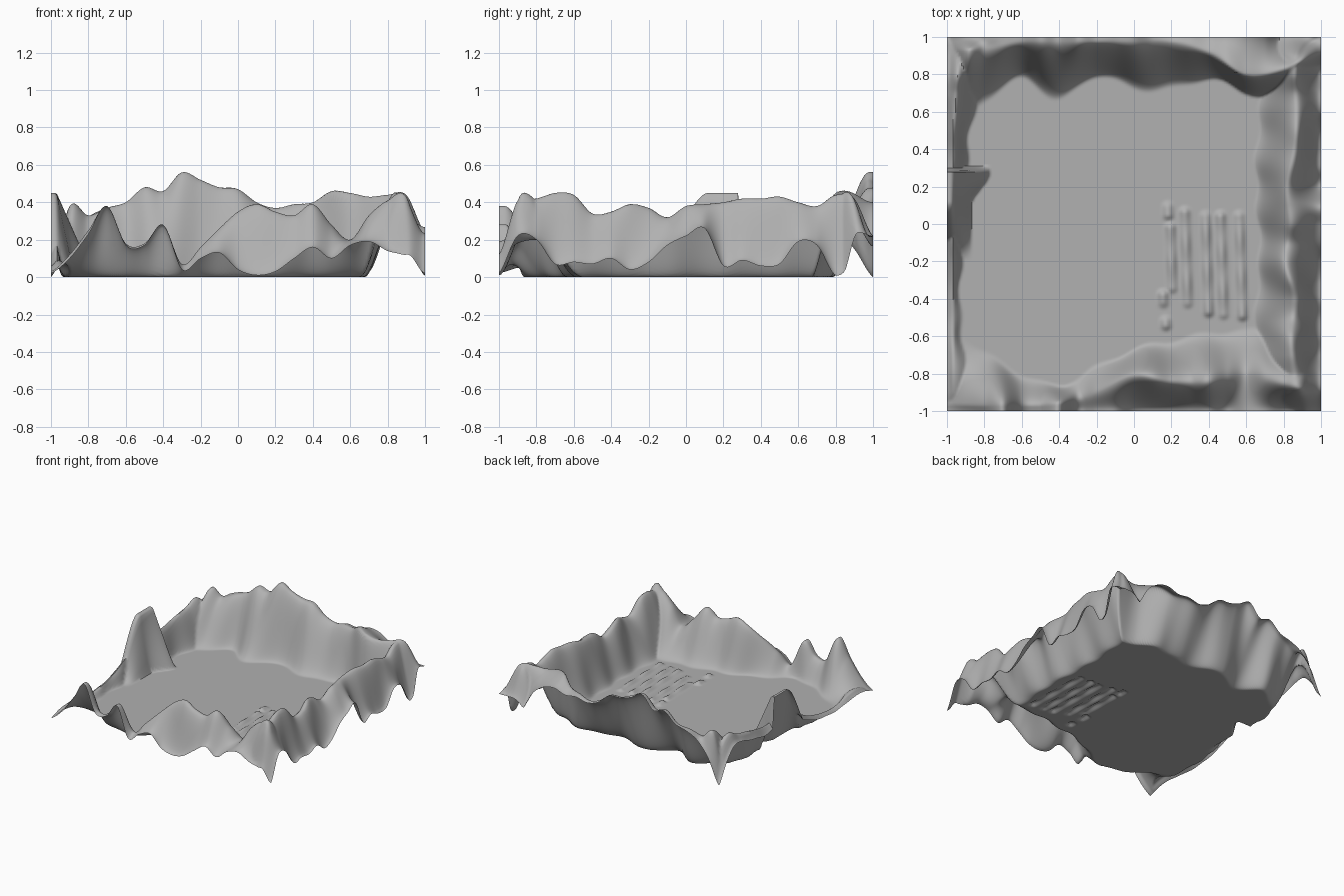
import bpy
import bmesh
import math

STEPS = 180

cube = bpy.data.objects.get("Cube")
if cube:
    bpy.data.objects.remove(cube, do_unlink=True)


def smoothstep(t):
    t = min(max(t, 0.0), 1.0)
    return t * t * (3 - 2 * t)


def sample(values, t):
    """Smooth curve through evenly spaced values (in hundredths), t from -1 to 1."""
    p = (t + 1) / 2 * (len(values) - 1)
    i = min(int(p), len(values) - 2)
    f = p - i
    a, b = values[i], values[i + 1]
    before = values[max(i - 1, 0)]
    after = values[min(i + 2, len(values) - 1)]
    slope_a, slope_b = (b - before) / 2, (after - a) / 2
    f2, f3 = f * f, f * f * f
    v = (a * (2 * f3 - 3 * f2 + 1) + slope_a * (f3 - 2 * f2 + f)
         + b * (3 * f2 - 2 * f3) + slope_b * (f3 - f2))
    return max(v, 0.0) / 100


# Each rim: crest height, outer edge height, foot distance, crest distance
front_rim = dict(
    crest=[3, 12, 25, 38, 18, 18, 28, 7, 16, 26, 35, 39, 35, 33, 39, 28, 20, 33, 41, 43, 10],
    edge=[2, 10, 23, 38, 17, 17, 28, 4, 10, 13, 4, 1, 3, 10, 16, 10, 17, 19, 14, 11, 2],
    foot=[45, 32, 20, 14, 24, 33, 38, 42, 44, 45, 45],
    inset=[4, 3, 3, 4, 10, 19, 16, 16, 19, 15, 10])
back_rim = dict(
    crest=[2, 38, 33, 37, 40, 48, 46, 56, 52, 48, 47, 40, 37, 39, 40, 46, 45, 43, 44, 44, 24],
    edge=[0, 20, 32, 37, 40, 48, 46, 56, 51, 48, 47, 39, 36, 38, 37, 40, 38, 30, 14, 16, 22],
    foot=[55, 35, 23, 34, 21, 28, 28, 23, 30, 34, 18],
    inset=[8, 6, 2, 2, 2, 2, 2, 8, 20, 17, 8])
right_rim = dict(
    crest=[12, 41, 42, 45, 44, 34, 35, 39, 37, 32, 38, 39, 40, 42, 42, 43, 40, 38, 44, 42, 22],
    edge=[2, 22, 20, 7, 8, 7, 10, 4, 8, 17, 22, 26, 6, 9, 6, 7, 19, 17, 1, 9, 22],
    foot=[48, 38, 36, 35, 33, 34, 35, 35, 33, 34, 42],
    inset=[9, 14, 16, 14, 19, 16, 18, 14, 13, 14, 12])
left_rim = dict(
    crest=[2, 7, 9, 8, 6, 5, 6, 8, 11, 16, 20, 25, 25, 24, 24, 26, 28, 30, 34, 25, 2],
    edge=[2, 5, 6, 5, 4, 3, 4, 5, 8, 12, 18, 22, 22, 20, 18, 20, 22, 25, 25, 15, 0],
    foot=[25, 9, 8, 10, 15, 30],
    inset=[4, 3, 3, 3, 4, 7])


def rim_height(rim, distance, along):
    """Slope up from the floor to the crest, then fold down to the outer edge."""
    crest, edge = sample(rim["crest"], along), sample(rim["edge"], along)
    foot, inset = sample(rim["foot"], along), sample(rim["inset"], along)
    foot += 0.012 * math.sin(along * 23)
    if distance >= inset:
        return crest * smoothstep((foot - distance) / (foot - inset))
    return edge + (crest - edge) * smoothstep(distance / inset)


def fin_height(x, y):
    """Steep bulge on the left rim, flaring into a thin spur before a cliff."""
    width = 0.1 + 0.1 * smoothstep((y - 0.1) / 0.18)
    across = min(1.0, max(0.0, 1 - (x + 0.97) / width))
    return 0.45 * across * smoothstep((y + 0.2) / 0.32) * smoothstep((0.31 - y) / 0.03)


# Low ribs on the floor: x, near end, far end
ribs = [(0.16, -0.54, -0.52), (0.15, -0.42, -0.38), (0.19, 0.05, 0.09), (0.2, -0.34, -0.02),
        (0.28, -0.42, 0.06), (0.39, -0.47, 0.04), (0.47, -0.48, 0.04), (0.57, -0.49, 0.04)]


def rib_height(x, y):
    height = 0.0
    for centre, low, high in ribs:
        off_end = max(low - y, y - high, 0.0)
        away = math.hypot(x - centre + 0.03 * (y + 0.2), off_end)
        bumps = 0.8 + 0.2 * math.sin(y * 30 + centre * 40)
        height = max(height, 0.024 * bumps * smoothstep(1 - away / 0.04))
    return height


def terrain_height(x, y):
    return max(rim_height(front_rim, 1 + y, x), rim_height(back_rim, 1 - y, x),
               rim_height(right_rim, 1 - x, y), rim_height(left_rim, 1 + x, y),
               fin_height(x, y), rib_height(x, y))


# Terrain sheet
bm = bmesh.new()
bmesh.ops.create_grid(bm, x_segments=STEPS, y_segments=STEPS, size=1)
for vert in bm.verts:
    vert.co.z = terrain_height(vert.co.x, vert.co.y)
mesh = bpy.data.meshes.new("terrain")
bm.to_mesh(mesh)
bm.free()
terrain = bpy.data.objects.new("terrain", mesh)
bpy.context.collection.objects.link(terrain)

# Plain stone colour
stone = bpy.data.materials.new("grey stone")
stone.use_nodes = True
colour = (0.44, 0.44, 0.44, 1)
stone.diffuse_color = colour
stone.node_tree.nodes["Principled BSDF"].inputs["Base Color"].default_value = colour
mesh.materials.append(stone)

bpy.context.view_layer.objects.active = terrain
terrain.select_set(True)
bpy.ops.object.shade_smooth_by_angle(angle=math.radians(60))
